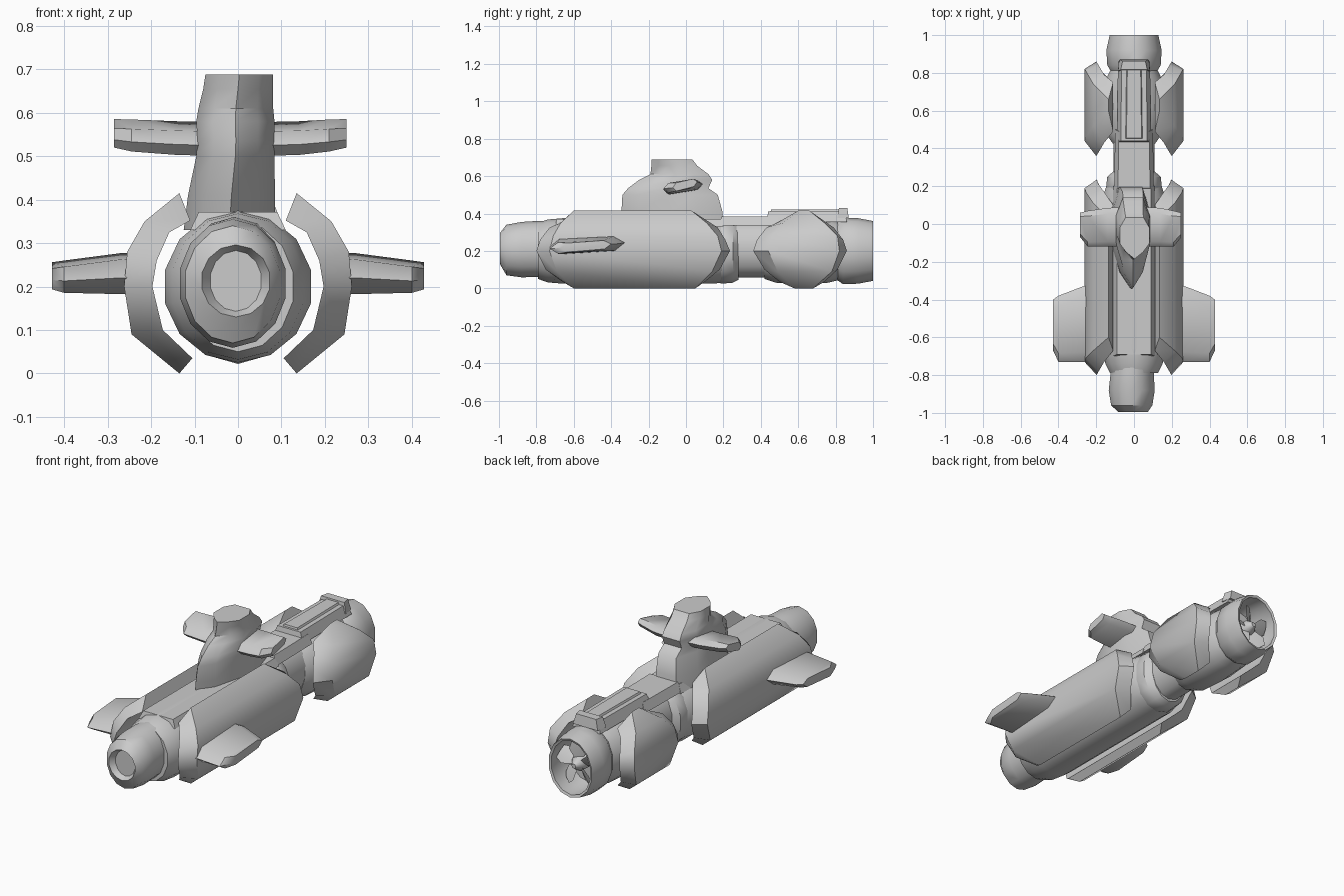
import bpy, bmesh, math
from mathutils import Vector

if "Cube" in bpy.data.objects:
    bpy.data.objects.remove(bpy.data.objects["Cube"])


def make(name, verts, faces, smooth=30):
    """Mesh object from points and faces, outward normals, sharp edges kept."""
    me = bpy.data.meshes.new(name)
    me.from_pydata([tuple(v) for v in verts], [], faces)
    bm = bmesh.new()
    bm.from_mesh(me)
    bmesh.ops.recalc_face_normals(bm, faces=bm.faces)
    bm.to_mesh(me)
    bm.free()
    ob = bpy.data.objects.new(name, me)
    bpy.context.collection.objects.link(ob)
    bpy.ops.object.select_all(action='DESELECT')
    ob.select_set(True)
    bpy.context.view_layer.objects.active = ob
    bpy.ops.object.shade_smooth_by_angle(angle=math.radians(smooth))
    return ob


def loft(name, rings, cap=True, closed=False, smooth=35):
    """Skin a list of equal-length rings."""
    n = len(rings[0])
    verts = [p for r in rings for p in r]
    m = len(rings)
    faces = []
    for i in range(m if closed else m - 1):
        a, b = i * n, ((i + 1) % m) * n
        faces += [(a + k, a + (k + 1) % n, b + (k + 1) % n, b + k) for k in range(n)]
    if cap and not closed:
        faces += [tuple(range(n)), tuple(range((m - 1) * n, m * n))]
    return make(name, verts, faces, smooth)


def oval(y, rx, rz, zc=0.2, xc=0.0, n=14):
    """Upright ring around the long axis."""
    return [(xc + rx * math.sin(2 * math.pi * k / n), y, zc + rz * math.cos(2 * math.pi * k / n))
            for k in range(n)]


def tube(name, stations, **kw):
    return loft(name, [oval(*s) for s in stations], **kw)


# nose with a sunken front window
tube("nose", [(-0.965, .06, .07, .213, -.005), (-0.995, .08, .083, .213, -.005),
              (-0.96, .112, .135, .205, -.012), (-0.88, .125, .148, .207, -.012),
              (-0.80, .118, .15, .21, -.01), (-0.74, .118, .15, .21)])
# pressure hull: front section, neck, rear section
tube("main_hull", [(-0.79, .13, .15), (-0.74, .155, .168), (-0.66, .172, .175),
                   (0.14, .172, .175), (0.20, .15, .17)])
tube("neck_band", [(0.16, .14, .165), (0.19, .152, .175), (0.25, .145, .17), (0.28, .11, .155)])
tube("neck", [(0.2, .112, .152, .21), (0.5, .112, .152, .21)])
tube("rear_hull", [(0.42, .11, .15), (0.48, .155, .17), (0.62, .17, .175),
                   (0.76, .155, .17), (0.84, .115, .15)])

# open propeller duct
tube("propeller_duct", [(0.80, .12, .15), (0.84, .145, .178), (0.92, .15, .175), (1.0, .132, .16),
                        (0.995, .12, .147), (0.90, .128, .15), (0.81, .11, .13)], closed=True)
tube("propeller_hub", [(0.82, .045, .045), (0.93, .04, .04), (0.97, .012, .012)])
for i in range(5):
    a = 2 * math.pi * i / 5
    radial = Vector((math.sin(a), 0, math.cos(a)))
    side = Vector((math.cos(a), 0, -math.sin(a)))
    rings = []
    for r, w in ((.03, .018), (.08, .04), (.118, .03)):
        c = radial * r + Vector((0, .925, .2))
        chord = side * w + Vector((0, w * .7, 0))
        thick = Vector((0, .005, 0)) - side * .004
        rings.append([c - chord, c + thick, c + chord, c - thick])
    loft("propeller_blade", rings)


def shell(name, section, sx):
    """Curved armour shell; rows are outer (x, z, y0, y1) then inner (x, z, y0, y1)."""
    rings = []
    for (ox, oz, o0, o1), (ix, iz, i0, i1) in section:
        rings.append([(sx * ox, o0, oz), (sx * ox, o1, oz),
                      (sx * ix, i1, iz), (sx * ix, i0, iz)])
    return loft(name, rings, smooth=42)


long_shell = [
    ((.135, .415, -.60, .03), (.110, .352, -.67, .10)),
    ((.215, .350, -.67, .11), (.158, .325, -.73, .17)),
    ((.255, .280, -.71, .17), (.187, .260, -.78, .21)),
    ((.262, .200, -.73, .19), (.197, .200, -.80, .235)),
    ((.245, .090, -.69, .14), (.173, .100, -.75, .18)),
    ((.135, .000, -.60, .05), (.105, .035, -.66, .10))]
short_shell = [
    ((.135, .415, .60, .66), (.110, .352, .49, .75)),
    ((.215, .350, .52, .74), (.158, .325, .43, .79)),
    ((.255, .280, .46, .81), (.187, .260, .38, .84)),
    ((.262, .200, .44, .82), (.200, .200, .36, .86)),
    ((.245, .090, .49, .78), (.173, .100, .42, .81)),
    ((.135, .000, .58, .68), (.105, .035, .50, .74))]
for sx, side in ((-1, "left"), (1, "right")):
    shell(side + "_main_shell", long_shell, sx)
    shell(side + "_rear_shell", short_shell, sx)


def fin(name, stations, sx):
    """Hexagonal blade; stations are (x, y0, y1, z centre, half thickness, tilt)."""
    rings = []
    for x, y0, y1, zc, h, tilt in stations:
        L = y1 - y0
        pts = ((0, 0), (.13, 1), (.85, 1), (1, .1), (.87, -.9), (.13, -1))
        rings.append([(sx * x, y0 + L * t, zc + h * s + tilt * (t - .5)) for t, s in pts])
    loft(name, rings, smooth=42)


for sx, side in ((-1, "left"), (1, "right")):
    fin(side + "_bow_fin", [(.20, -.73, -.32, .23, .042, .02), (.27, -.73, -.33, .23, .040, .02),
                            (.40, -.73, -.38, .223, .030, .02), (.428, -.67, -.40, .225, .024, .02)], sx)
    tip = .285 if sx < 0 else .25
    fin(side + "_tower_fin", [(.05, -.12, .09, .54, .028, .03), (.14, -.12, .085, .542, .028, .03),
                              (tip - .04, -.12, .07, .548, .026, .03), (tip, -.07, .06, .553, .022, .03)], sx)


# conning tower: stacked sections, (z, front y, rear y, half width, x shift)
def teardrop(z, y0, y1, w, dx):
    mid = y0 + (y1 - y0) * .55
    half = [(0, y0), (.58 * w, y0 + (mid - y0) * .3), (w, mid - .04),
            (w, mid + (y1 - mid) * .45), (.6 * w, y1)]
    return [(x + dx, y, z) for x, y in half] + [(-x + dx, y, z) for x, y in half[:0:-1]]


loft("conning_tower", [teardrop(*s) for s in (
    (.33, -.34, .20, .105, -.02), (.41, -.345, .195, .10, -.015), (.50, -.34, .17, .09, -.006),
    (.535, -.31, .12, .088, -.005), (.58, -.25, .14, .09, -.006), (.61, -.19, .12, .086, -.005),
    (.655, -.185, .06, .08, 0), (.688, -.185, .035, .078, 0.003))], smooth=40)


def plate(name, y0, y1, w0, w1, z0, z1, bevel=.02):
    """Flat deck plate with chamfered top edges."""
    low = [(-w0, y0, z0), (w0, y0, z0), (w1, y1, z0), (-w1, y1, z0)]
    top = [(-w0 + bevel, y0 + bevel / 2, z1), (w0 - bevel, y0 + bevel / 2, z1),
           (w1 - bevel, y1 - bevel / 2, z1), (-w1 + bevel, y1 - bevel / 2, z1)]
    loft(name, [low, top], smooth=15)


# deck walkway over the neck and rear section
plate("spine_plate", -.70, .20, .11, .11, .33, .372)
plate("neck_walkway", .18, .50, .105, .10, .335, .385)
plate("rear_walkway", .43, .86, .09, .085, .355, .412)
plate("rear_walkway_ridge", .45, .84, .05, .045, .40, .422, .01)
plate("rear_cleat", .81, .87, .085, .075, .375, .43, .015)
